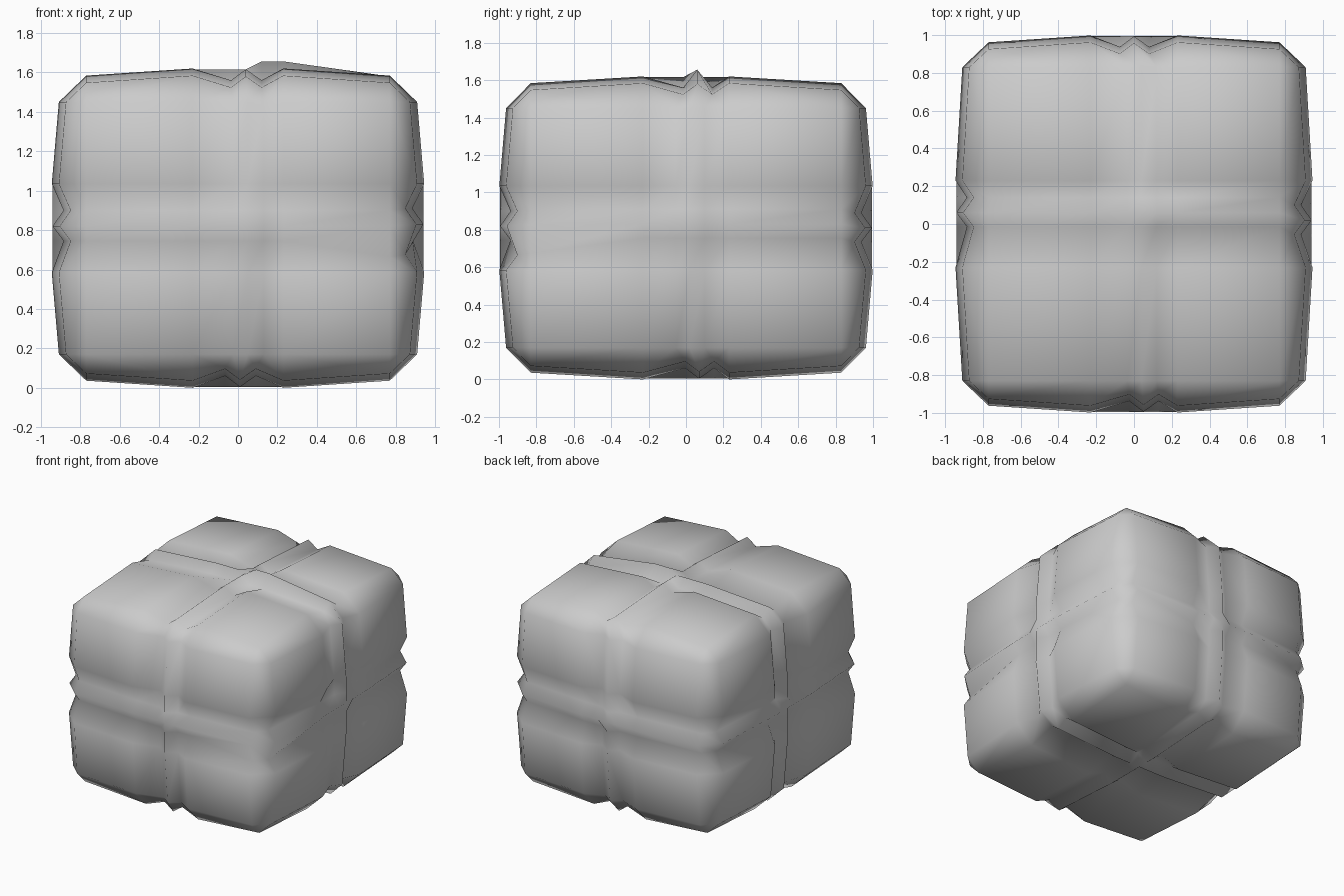
import bpy, bmesh

if "Cube" in bpy.data.objects:
    bpy.data.objects.remove(bpy.data.objects["Cube"])

CENTRE = (0.0, 0.0, 0.81)
HALF = (0.945, 0.998, 0.81)      # pillow peak on each axis
CORNER = (0.77, 0.83, 0.64)      # where each face turns into the bevel
PEAK = (0.23, 0.23, 0.225)       # pillow peak beside the strap
# strap position on each face: (axis, side) -> {crossed axis: offset}
STRAP = {
    (0, -1): {1: 0.06, 2: 0.01}, (0, 1): {1: 0.02, 2: 0.02},
    (1, -1): {0: 0.05, 2: 0.01}, (1, 1): {0: 0.0, 2: 0.0},
    (2, -1): {0: 0.01, 1: 0.07}, (2, 1): {0: 0.04, 1: 0.06},
}
EDGE_DROP = 0.036
GROOVE = 0.06
RIDGE = 0.004


def station(axis, k, r):
    c, p = CORNER[axis], PEAK[axis]
    return (-c, -p, r - 0.075, r, r + 0.08, p, c)[k]


def surface_height(axis, i, j):
    h = HALF[axis] - EDGE_DROP * ((i in (0, 6)) + (j in (0, 6)))
    if 3 in (i, j):
        return h - RIDGE
    if i in (2, 4) or j in (2, 4):
        return h - GROOVE
    return h


bm = bmesh.new()
verts = {}


def key(axis, side, idx):
    b, c = [n for n in range(3) if n != axis]
    return verts[(axis, side, idx[b], idx[c])]


# six pillowed faces, each crossed by two straps
for a in range(3):
    b, c = [n for n in range(3) if n != a]
    for s in (-1, 1):
        for i in range(7):
            for j in range(7):
                p = [0, 0, 0]
                p[b] = station(b, i, STRAP[(a, s)][b])
                p[c] = station(c, j, STRAP[(a, s)][c])
                h = surface_height(a, i, j)
                # raised fold in the top strap
                if a == 2 and s == 1 and j == 3 and i in (4, 5):
                    h += 0.04
                p[a] = s * h
                # lower strap groove sags at the front right edge
                if c == 2 and j == 2:
                    if (a == 1 and s == -1 and i == 6) or (a == 0 and s == 1 and i == 0):
                        p[2] -= 0.08
                verts[(a, s, i, j)] = bm.verts.new([p[n] + CENTRE[n] for n in range(3)])
        for i in range(6):
            for j in range(6):
                bm.faces.new([verts[(a, s, i + u, j + v)]
                              for u, v in ((0, 0), (1, 0), (1, 1), (0, 1))])

# bevel strips along the twelve edges
for a, b, c in ((0, 1, 2), (1, 2, 0), (2, 0, 1)):
    for s in (-1, 1):
        for t in (-1, 1):
            ea, eb = (0 if s < 0 else 6), (0 if t < 0 else 6)
            for k in range(6):
                lo, hi = {a: ea, b: eb, c: k}, {a: ea, b: eb, c: k + 1}
                bm.faces.new([key(a, s, lo), key(a, s, hi), key(b, t, hi), key(b, t, lo)])

# corner triangles
for x in (-1, 1):
    for y in (-1, 1):
        for z in (-1, 1):
            side = (x, y, z)
            idx = [0 if n < 0 else 6 for n in side]
            bm.faces.new([key(a, side[a], idx) for a in range(3)])

bmesh.ops.recalc_face_normals(bm, faces=bm.faces)
mesh = bpy.data.meshes.new("strapped_bale")
bm.to_mesh(mesh)
bm.free()
bale = bpy.data.objects.new("strapped_bale", mesh)
bpy.context.collection.objects.link(bale)
for poly in mesh.polygons:
    poly.use_smooth = True
